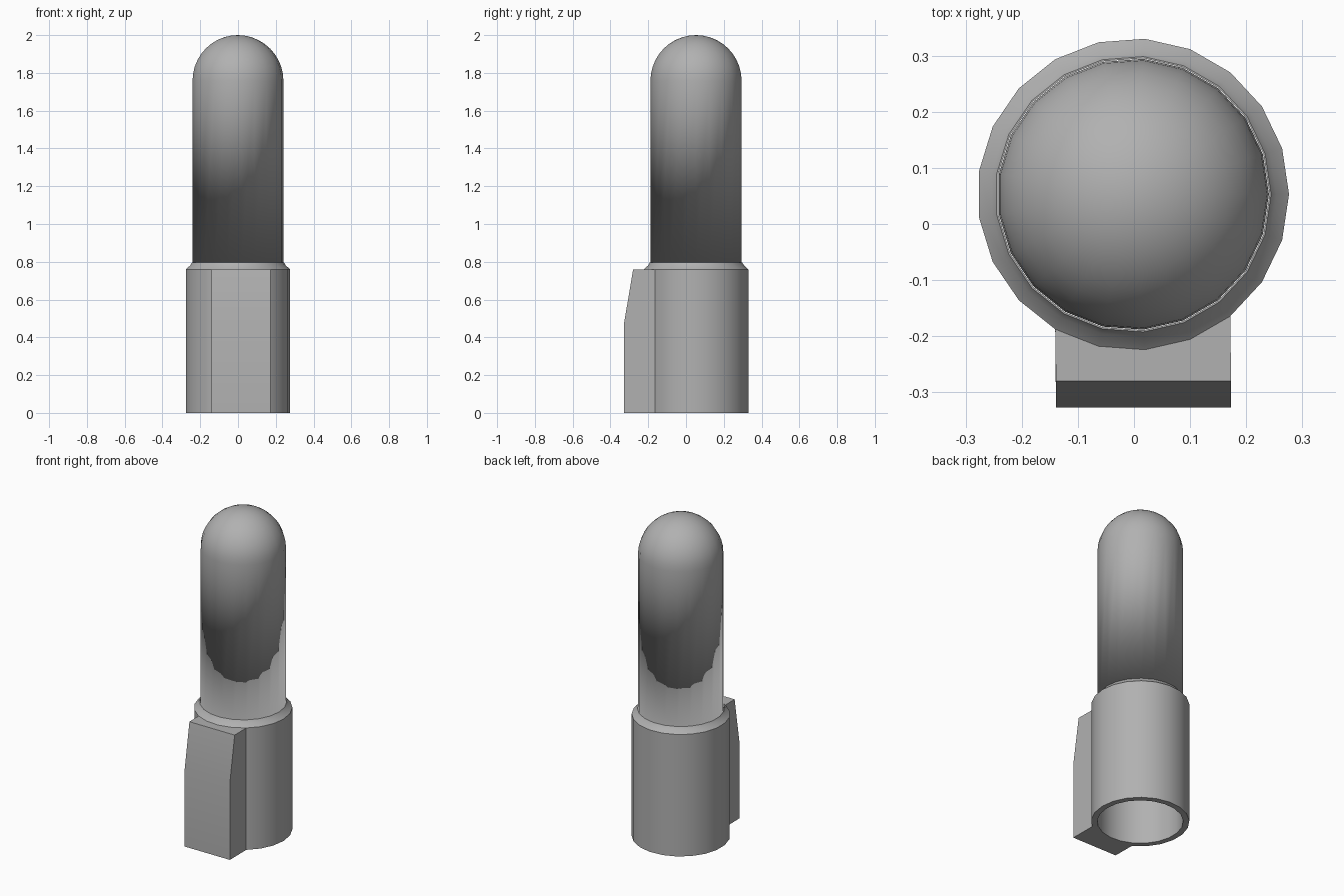
import bpy, bmesh
from math import sin, cos, pi, radians

if "Cube" in bpy.data.objects:
    bpy.data.objects.remove(bpy.data.objects["Cube"])

SIDES = 21
CX, CY = -0.0015, 0.053          # tube axis
R_OUT, R_IN, R_TUBE = 0.2778, 0.243, 0.242
Z_COLLAR = 0.76

grey = bpy.data.materials.new("dark_grey")
grey.diffuse_color = (0.44, 0.44, 0.44, 1)
grey.use_nodes = True
grey.node_tree.nodes["Principled BSDF"].inputs["Base Color"].default_value = grey.diffuse_color


def ring_point(r, i, z):
    a = 2 * pi * i / SIDES
    return (CX + r * cos(a), CY + r * sin(a), z)


def finish(bm, name, angle):
    me = bpy.data.meshes.new(name)
    bm.to_mesh(me)
    bm.free()
    me.materials.append(grey)
    ob = bpy.data.objects.new(name, me)
    bpy.context.collection.objects.link(ob)
    bpy.ops.object.select_all(action='DESELECT')
    ob.select_set(True)
    bpy.context.view_layer.objects.active = ob
    bpy.ops.object.shade_smooth_by_angle(angle=radians(angle))
    return ob


def lathe(name, profile, angle=30, tip=None):
    """Spin (radius, z) points around the tube axis; optional closing tip."""
    bm = bmesh.new()
    rings = [[bm.verts.new(ring_point(r, i, z)) for i in range(SIDES)]
             for r, z in profile]
    for a, b in zip(rings, rings[1:]):
        for i in range(SIDES):
            j = (i + 1) % SIDES
            bm.faces.new((a[i], a[j], b[j], b[i]))
    if tip is not None:
        top = bm.verts.new((CX, CY, tip))
        for i in range(SIDES):
            bm.faces.new((rings[-1][i], rings[-1][(i + 1) % SIDES], top))
    return finish(bm, name, angle)


# Hollow sleeve: inner wall, bottom rim, outer wall, bevelled collar
lathe("sleeve", [(R_IN, 0.795), (R_IN, 0), (R_OUT, 0), (R_OUT, Z_COLLAR),
                 (0.255, 0.78), (0.246, 0.795), (R_IN, 0.795)])

# Domed tube with a folded lower lip, smoothed throughout
dome = [(R_TUBE * cos(t), 2 - R_TUBE + R_TUBE * sin(t))
        for t in (pi / 2 * k / 10 for k in range(10))]
lathe("domed_tube", [(R_TUBE - 0.004, 0.84), (R_TUBE, 0.79)] + dome,
      180, tip=2.0)

# Front block growing out of four sides of the sleeve
bm = bmesh.new()
arc = range(14, 19)
low = [bm.verts.new(ring_point(R_OUT, i, 0)) for i in arc]
high = [bm.verts.new(ring_point(R_OUT, i, Z_COLLAR)) for i in arc]
levels = [(-0.327, 0), (-0.327, 0.48), (-0.28, Z_COLLAR)]
left = [bm.verts.new((-0.139, y, z)) for y, z in levels]
right = [bm.verts.new((0.173, y, z)) for y, z in levels]
bm.faces.new(low + [right[0], left[0]])
bm.faces.new(high + [right[2], left[2]])
bm.faces.new([low[0]] + left + [high[0]])
bm.faces.new([low[-1]] + right + [high[-1]])
for k in range(2):
    bm.faces.new((left[k], right[k], right[k + 1], left[k + 1]))
bmesh.ops.recalc_face_normals(bm, faces=bm.faces)
finish(bm, "front_block", 12)
